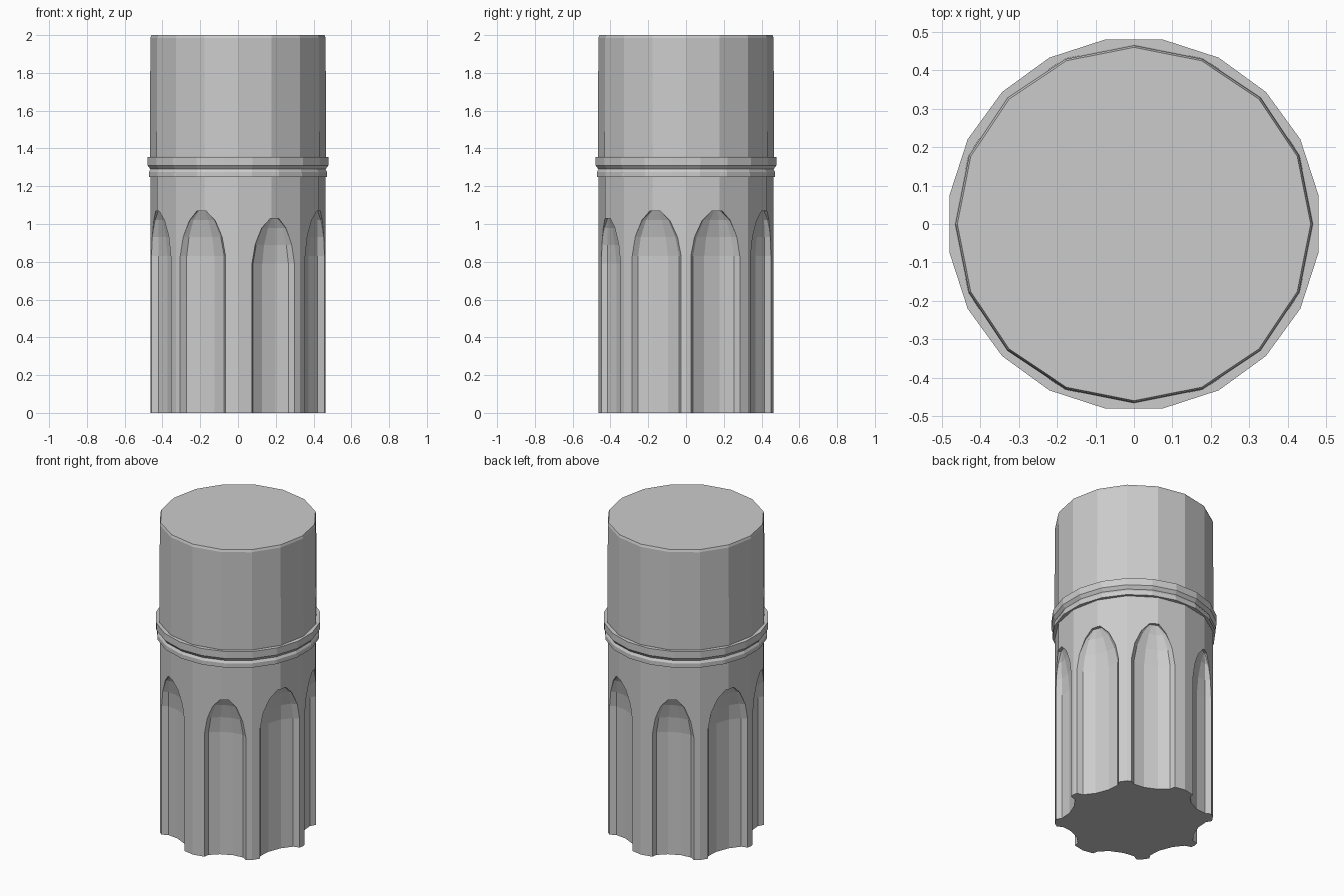
import bpy, bmesh
from math import sin, cos, pi, radians

if "Cube" in bpy.data.objects:
    bpy.data.objects.remove(bpy.data.objects["Cube"])


def lathe(name, profile, sides, turn=0.0, closed=False):
    """Revolve (radius, z) points around z; caps the ends unless closed."""
    bm = bmesh.new()
    rings = [[bm.verts.new((r * cos(turn + 2 * pi * i / sides),
                            r * sin(turn + 2 * pi * i / sides), z))
              for i in range(sides)] for r, z in profile]
    pairs = list(zip(rings, rings[1:]))
    if closed:
        pairs.append((rings[-1], rings[0]))
    else:
        bm.faces.new(rings[0])
        bm.faces.new(rings[-1])
    for a, b in pairs:
        for i in range(sides):
            j = (i + 1) % sides
            bm.faces.new((a[i], a[j], b[j], b[i]))
    return finish(name, bm)


def finish(name, bm):
    bmesh.ops.recalc_face_normals(bm, faces=bm.faces)
    mesh = bpy.data.meshes.new(name)
    bm.to_mesh(mesh)
    bm.free()
    obj = bpy.data.objects.new(name, mesh)
    bpy.context.collection.objects.link(obj)
    return obj


R = 0.463


def add_flute(bm, azimuth, half_angle, top):
    """Half-elliptic groove with a faceted arched end."""
    a, h = radians(azimuth), radians(half_angle)
    width, centre, depth = R * sin(h), R * cos(h), 0.06
    levels = [(-0.05, 1, 1), (top - 0.24, 1, 1), (top - 0.14, 0.85, 0.8),
              (top - 0.05, 0.55, 0.4), (top, 0.2, 0.0)]
    rings = []
    for z, sw, sd in levels:
        pts = [(centre + 0.08, width * sw)]
        pts += [(centre - depth * sd * sin(pi * k / 5) ,
                 width * sw * cos(pi * k / 5)) for k in range(6)]
        pts += [(centre + 0.08, -width * sw)]
        rings.append([bm.verts.new((r * cos(a) - t * sin(a),
                                    r * sin(a) + t * cos(a), z))
                      for r, t in pts])
    bm.faces.new(rings[0])
    bm.faces.new(rings[-1])
    n = len(rings[0])
    for lo, hi in zip(rings, rings[1:]):
        for i in range(n):
            j = (i + 1) % n
            bm.faces.new((lo[i], lo[j], hi[j], hi[i]))


# Column shaft
shaft = lathe("column_shaft", [(R, 0), (R, 1.33), (R + 0.003, 1.36),
                               (R + 0.001, 1.985), (R - 0.004, 2.0)], 16)

# Eight flutes, the same four on opposite sides
bm = bmesh.new()
for turn in (0, 180):
    for az, half, top in ((-65, 16, 1.03), (-21, 18, 1.07),
                          (21, 18, 1.07), (65, 17, 1.07)):
        add_flute(bm, az + turn, half, top)
cutter = finish("flute_cutter", bm)

# Carve the flutes and discard the cutter
mod = shaft.modifiers.new("flutes", 'BOOLEAN')
mod.operation = 'DIFFERENCE'
mod.solver = 'EXACT'
mod.object = cutter
deps = bpy.context.evaluated_depsgraph_get()
carved = bpy.data.meshes.new_from_object(shaft.evaluated_get(deps))
shaft.modifiers.clear()
shaft.data = carved
bpy.data.objects.remove(cutter)

# Moulded collar: wide upper band, hollow, thin lower band
lathe("collar", [(0.44, 1.355), (0.485, 1.355), (0.485, 1.31), (0.469, 1.29),
                 (0.478, 1.275), (0.478, 1.248), (0.44, 1.248)],
      20, turn=pi / 20, closed=True)
